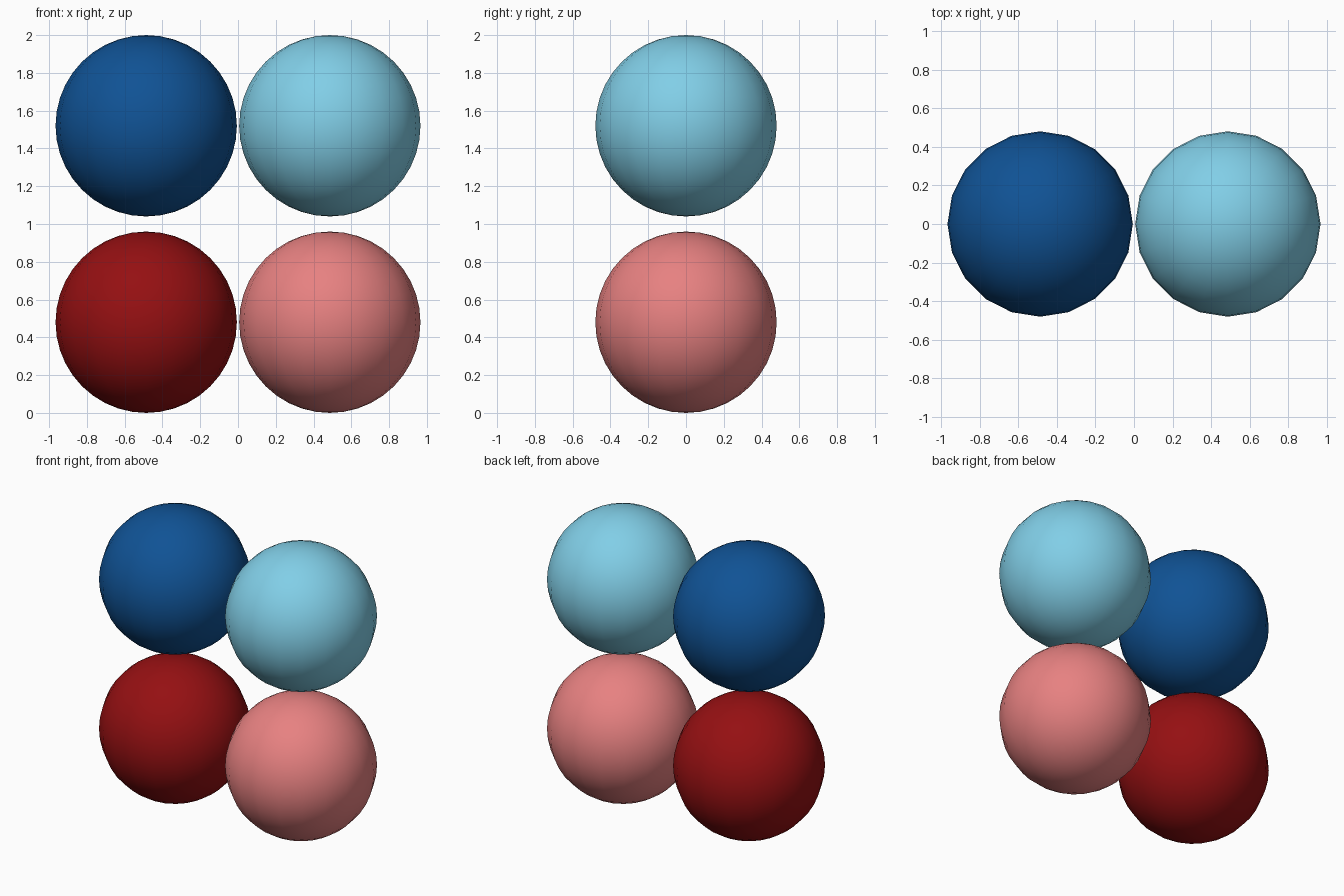
import bpy

if "Cube" in bpy.data.objects:
    bpy.data.objects.remove(bpy.data.objects["Cube"])

R = 0.48          # ball radius
X = 0.486         # sideways offset of each ball
LOW, HIGH = 0.48, 1.52


def ball(name, x, z, color):
    bpy.ops.mesh.primitive_uv_sphere_add(segments=20, ring_count=20, radius=R, location=(x, 0, z))
    ob = bpy.context.object
    ob.name = name
    bpy.ops.object.shade_smooth()
    mat = bpy.data.materials.new(name + "_color")
    mat.diffuse_color = (*color, 1)
    mat.use_nodes = True
    mat.node_tree.nodes["Principled BSDF"].inputs["Base Color"].default_value = mat.diffuse_color
    ob.data.materials.append(mat)


# Two by two grid of coloured balls
ball("dark_red_ball", -X, LOW, (0.30, 0.005, 0.006))
ball("pink_ball", X, LOW, (0.80, 0.22, 0.22))
ball("dark_blue_ball", -X, HIGH, (0.005, 0.085, 0.30))
ball("light_blue_ball", X, HIGH, (0.22, 0.62, 0.80))
